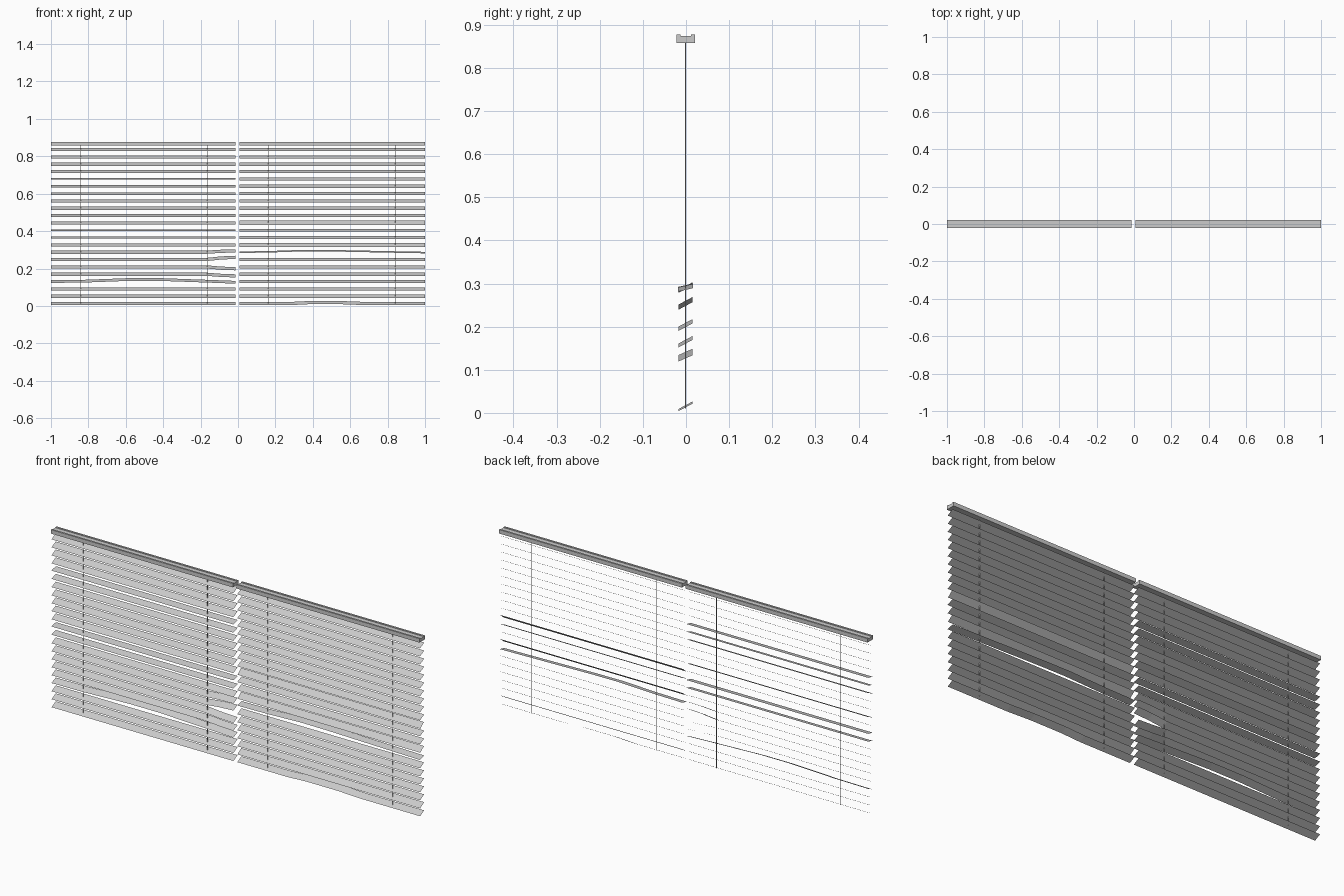
import bpy, bmesh, math

cube = bpy.data.objects.get("Cube")
if cube:
    bpy.data.objects.remove(cube, do_unlink=True)

grey = bpy.data.materials.new("light grey")
grey.use_nodes = True
colour = (0.6, 0.6, 0.6, 1)
grey.diffuse_color = colour
grey.node_tree.nodes["Principled BSDF"].inputs["Base Color"].default_value = colour

SLATS, TOP_Z, STEP = 22, 0.836, 0.0392
WIDTH, MID_Y = 0.036, -0.001


def finish(name, bm):
    mesh = bpy.data.meshes.new(name)
    bm.to_mesh(mesh)
    bm.free()
    mesh.materials.append(grey)
    obj = bpy.data.objects.new(name, mesh)
    bpy.context.collection.objects.link(obj)
    return obj


def add_slat(bm, x0, x1, z, tilt, bend):
    """Thin tilted strip; bend lists (x, height offset) stations."""
    dy = WIDTH / 2 * math.cos(math.radians(tilt))
    dz = WIDTH / 2 * math.sin(math.radians(tilt))
    last = None
    for x, lift in bend or [(x0, 0), (x1, 0)]:
        pair = [bm.verts.new((x, MID_Y - dy, z + lift - dz)),
                bm.verts.new((x, MID_Y + dy, z + lift + dz))]
        if last:
            bm.faces.new((last[0], pair[0], pair[1], last[1]))
        last = pair


def head_rail(name, x0, x1):
    """Long rail with a shallow groove along the top."""
    profile = [(-0.022, 0.858), (0.021, 0.858), (0.021, 0.877), (0.012, 0.877),
               (0.012, 0.874), (-0.013, 0.874), (-0.013, 0.877), (-0.022, 0.877)]
    bm = bmesh.new()
    face = bm.faces.new([bm.verts.new((x0, y, z)) for y, z in profile])
    ext = bmesh.ops.extrude_face_region(bm, geom=[face])
    moved = [v for v in ext["geom"] if isinstance(v, bmesh.types.BMVert)]
    bmesh.ops.translate(bm, verts=moved, vec=(x1 - x0, 0, 0))
    bmesh.ops.recalc_face_normals(bm, faces=bm.faces)
    finish(name, bm)


def cord(name, x):
    bm = bmesh.new()
    bmesh.ops.create_cone(bm, cap_ends=True, segments=6, radius1=0.0015,
                          radius2=0.0015, depth=0.85)
    bmesh.ops.translate(bm, verts=bm.verts, vec=(x, MID_Y, 0.435))
    finish(name, bm)


def blind(side, x0, x1, tilts, bends, cords):
    head_rail(side + "_head_rail", x0, x1)
    bm = bmesh.new()
    for i in range(SLATS):
        add_slat(bm, x0, x1, TOP_Z - i * STEP, tilts.get(i, 28), bends.get(i))
    finish(side + "_slats", bm)
    for n, x in enumerate(cords):
        cord(f"{side}_cord_{n + 1}", x)


def end_bend(lift):
    return [(-1, 0), (-0.17, 0), (-0.09, lift * 0.7), (-0.013, lift)]


# right blind: some flatter slats and a parted gap near its inner edge
blind("right", -1, -0.013,
      {4: 13, 5: 18, 6: 22, 9: 23, 11: 12, 12: 15, 18: 24},
      {14: end_bend(0.007), 15: end_bend(0.012),
       16: end_bend(-0.01), 17: end_bend(-0.009),
       18: [(-1, 0), (-0.82, 0.002), (-0.58, 0.011), (-0.42, 0.011),
            (-0.17, 0.002), (-0.013, -0.004)]},
      (-0.84, -0.165))

# left blind: a few steeper slats and two sagging ones
blind("left", 0.008, 1,
      {10: 40, 11: 24, 13: 38, 14: 13, 20: 33},
      {14: [(0.008, 0), (0.16, 0.002), (0.36, 0.009), (0.5, 0.008),
            (0.84, 0.001), (1, -0.002)],
       21: [(0.008, 0), (0.28, 0), (0.38, 0.005), (0.55, 0.005),
            (0.68, 0), (1, 0)]},
      (0.162, 0.84))
